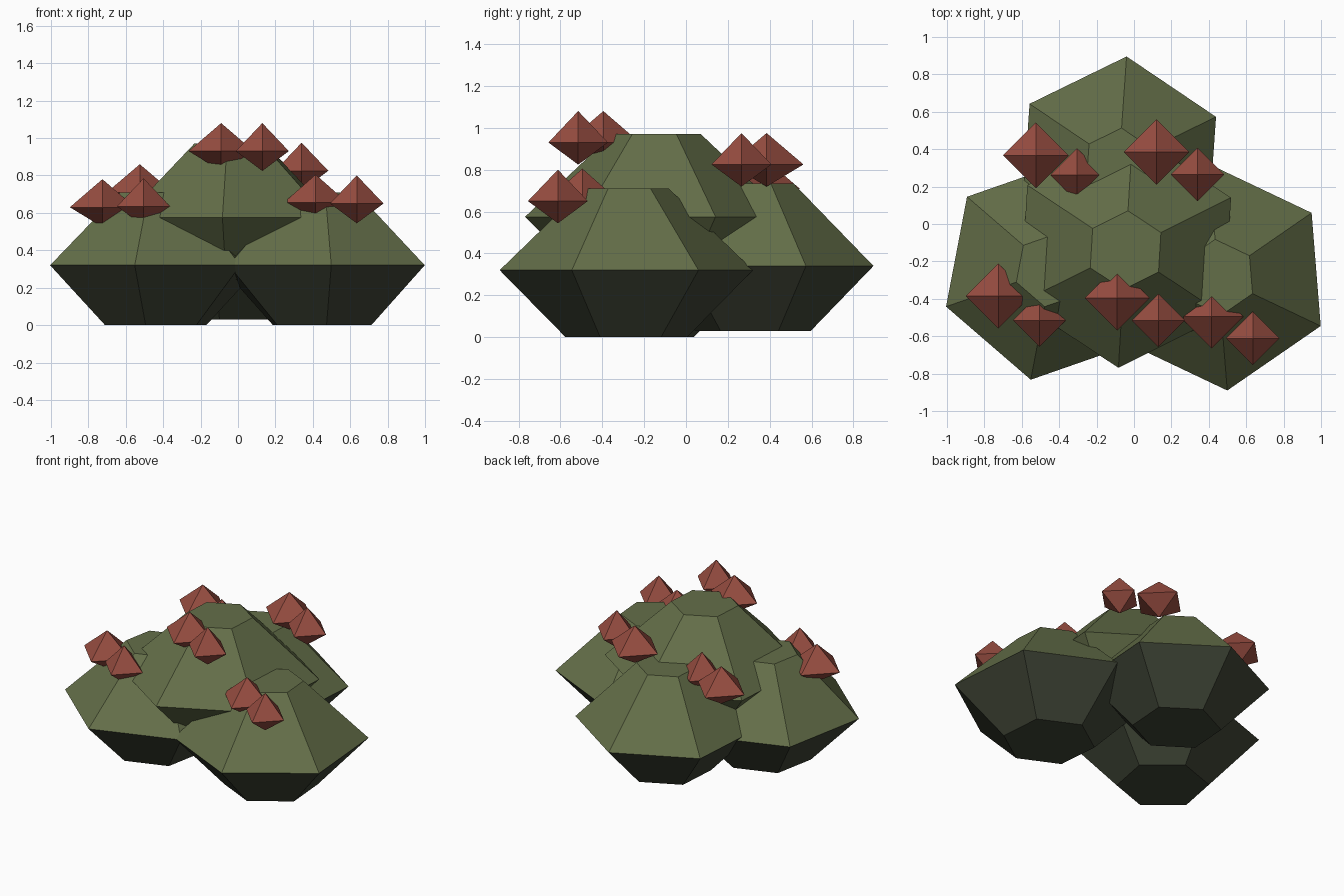
import bpy, bmesh, math

if "Cube" in bpy.data.objects:
    bpy.data.objects.remove(bpy.data.objects["Cube"])


def material(name, rgb):
    m = bpy.data.materials.new(name)
    m.diffuse_color = (*rgb, 1.0)
    m.use_nodes = True
    m.node_tree.nodes["Principled BSDF"].inputs["Base Color"].default_value = m.diffuse_color
    return m


GREEN = material("leaf green", (0.127, 0.158, 0.066))
DARK = material("shadow green", (0.049, 0.058, 0.036))
RED = material("berry red", (0.315, 0.075, 0.053))


def lathe(name, mats, centre, sides, turn, rings):
    """Flat-faced solid from (radius, z) rings, bottom to top; radius 0 is a point.
    A second material goes on the faces below the widest ring (z = 0)."""
    bm = bmesh.new()
    loops = []
    for r, z in rings:
        count = sides if r else 1
        loops.append([bm.verts.new((r * math.cos(turn + math.tau * i / sides),
                                    r * math.sin(turn + math.tau * i / sides), z))
                      for i in range(count)])
    for a, b in zip(loops, loops[1:]):
        for i in range(sides):
            j = (i + 1) % sides
            quad = [a[i % len(a)], a[j % len(a)], b[j % len(b)], b[i % len(b)]]
            bm.faces.new(list(dict.fromkeys(quad)))
    if len(loops[0]) > 1:
        bm.faces.new(loops[0][::-1])
    if len(loops[-1]) > 1:
        bm.faces.new(loops[-1])
    bmesh.ops.recalc_face_normals(bm, faces=bm.faces)
    if len(mats) > 1:
        for f in bm.faces:
            f.material_index = int(f.calc_center_median().z < 0)
    mesh = bpy.data.meshes.new(name)
    bm.to_mesh(mesh)
    bm.free()
    for m in mats:
        mesh.materials.append(m)
    ob = bpy.data.objects.new(name, mesh)
    ob.location = centre
    bpy.context.collection.objects.link(ob)


# Hexagonal foliage clumps: name, colours, centre x, y, equator z, radius, turn, rise, drop
clumps = [
    ("foliage_left", (GREEN, DARK), -0.44, -0.245, 0.32, 0.598, 19.2, 0.39, 0.32),
    ("foliage_right", (GREEN, DARK), 0.45, -0.285, 0.32, 0.607, 34.6, 0.39, 0.32),
    ("foliage_back", (GREEN, DARK), -0.08, 0.32, 0.34, 0.577, 26.0, 0.395, 0.31),
    ("foliage_top", (GREEN,), -0.045, -0.14, 0.575, 0.63, 26.5, 0.395, 0.33),
]
for name, mats, x, y, z, r, turn, rise, drop in clumps:
    lathe(name, mats, (x, y, z), 6, math.radians(turn),
          [(0.48 * r, -drop), (r, 0), (0.335 * r, rise)])

# Berries in pairs: eight-sided gems, taller above than below
berries = [
    (-0.09, -0.395, 0.93, 0.174), (0.13, -0.515, 0.93, 0.142),
    (-0.725, -0.385, 0.63, 0.174), (-0.505, -0.515, 0.635, 0.142),
    (0.415, -0.495, 0.655, 0.17), (0.635, -0.612, 0.65, 0.143),
    (-0.525, 0.367, 0.71, 0.176), (-0.305, 0.262, 0.71, 0.142),
    (0.12, 0.385, 0.825, 0.176), (0.34, 0.265, 0.825, 0.143),
]
for i, (x, y, z, r) in enumerate(berries):
    lathe(f"berry_{i + 1}", (RED,), (x, y, z), 4, 0,
          [(0, -0.106), (r, 0), (0, 0.15)])
